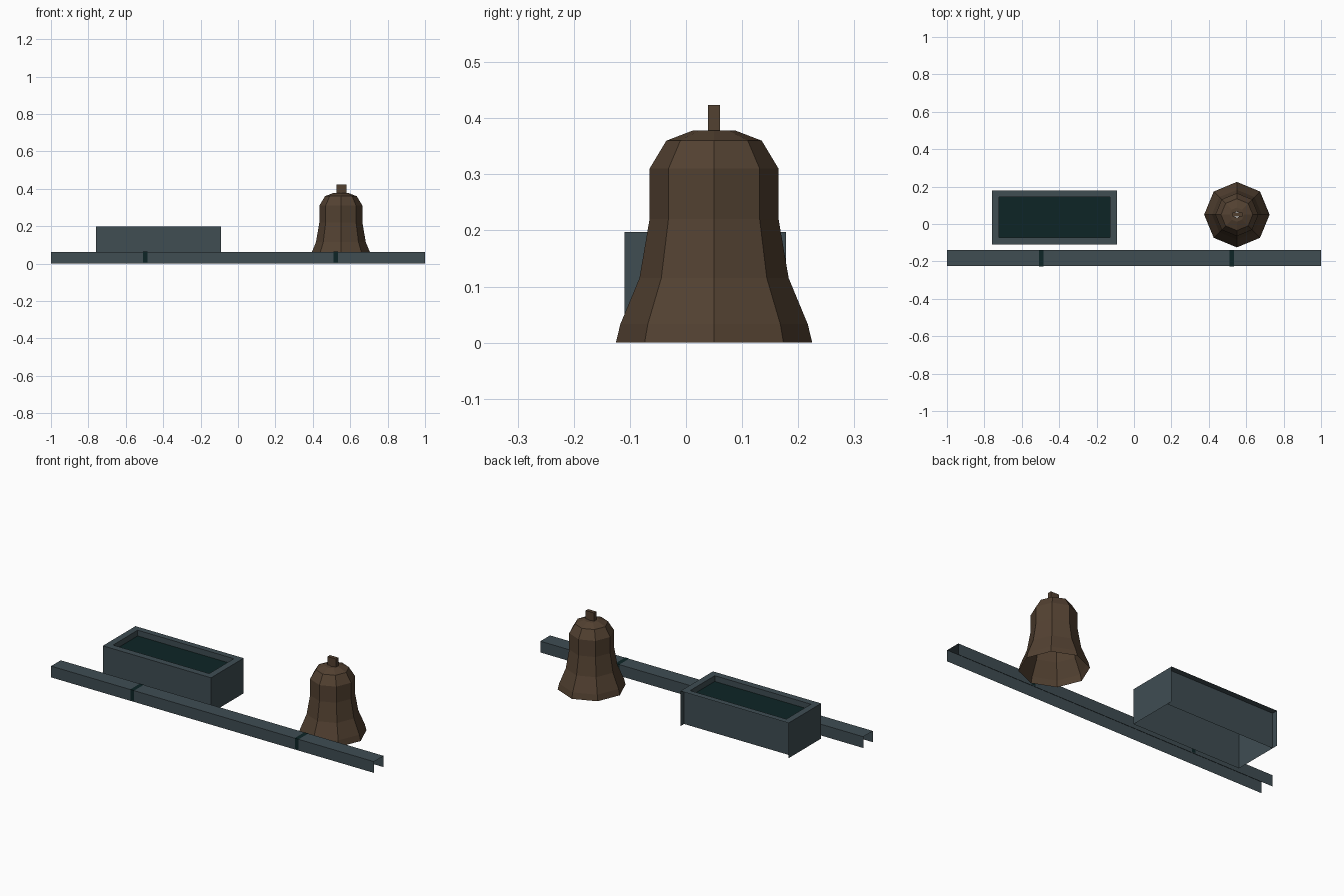
import bpy, bmesh, math

if "Cube" in bpy.data.objects:
    bpy.data.objects.remove(bpy.data.objects["Cube"])


def material(name, rgb):
    m = bpy.data.materials.new(name)
    m.diffuse_color = (*rgb, 1)
    m.use_nodes = True
    m.node_tree.nodes["Principled BSDF"].inputs["Base Color"].default_value = m.diffuse_color
    return m


STONE = material("grey stone", (0.050, 0.074, 0.086))
DARK = material("dark teal", (0.004, 0.018, 0.019))
BRONZE = material("brown bronze", (0.086, 0.053, 0.031))


def finish(name, bm, mat):
    me = bpy.data.meshes.new(name)
    bm.to_mesh(me)
    bm.free()
    me.materials.append(mat)
    ob = bpy.data.objects.new(name, me)
    bpy.context.collection.objects.link(ob)
    return ob


def quads(name, mat, faces):
    bm = bmesh.new()
    for f in faces:
        bm.faces.new([bm.verts.new(p) for p in f])
    bmesh.ops.remove_doubles(bm, verts=bm.verts, dist=1e-5)
    return finish(name, bm, mat)


def channel(name, mat, x0, x1, y0, y1, z0, z1):
    """Inverted U strip, open at the ends and underneath."""
    path = [(y0, z0), (y0, z1), (y1, z1), (y1, z0)]
    return quads(name, mat, [
        [(x0, *a), (x1, *a), (x1, *b), (x0, *b)] for a, b in zip(path, path[1:])])


def rect(x0, x1, y0, y1, z):
    return [(x0, y0, z), (x1, y0, z), (x1, y1, z), (x0, y1, z)]


def ring(lo, hi):
    """Four faces joining two rectangles."""
    return [[lo[i], lo[(i + 1) % 4], hi[(i + 1) % 4], hi[i]] for i in range(4)]


# Long kerb with two dark joints
channel("kerb", STONE, -1, 1, -0.225, -0.14, 0, 0.063)
for x in (-0.497, 0.522):
    channel("kerb_joint", DARK, x - 0.012, x + 0.012, -0.226, -0.14, 0.005, 0.064)

# Planter box: outer walls, rim and inner lip; the back wall is set in under the rim
X0, X1, Y0, Y1, TOP, SOIL = -0.76, -0.09, -0.11, 0.178, 0.197, 0.165
IN = (-0.723, -0.127, -0.073, 0.145)
outer = rect(X0, X1, Y0, Y1, TOP)
inner = rect(*IN, TOP)
walls = ring(rect(X0, X1, Y0, Y1, 0), outer)
del walls[2]
back = [(X0, IN[3], 0), (X1, IN[3], 0), (X1, IN[3], TOP), (X0, IN[3], TOP)]
quads("planter_walls", STONE, walls + [back])
quads("planter_rim", STONE, ring(outer, inner) + ring(inner, rect(*IN, SOIL)))
quads("planter_bed", DARK, [rect(*IN, SOIL)])

# Eight-sided bell shell, lathed from a profile of (radius, height)
BX, BY = 0.55, 0.05
profile = [(0.175, 0), (0.167, 0.033), (0.133, 0.115), (0.115, 0.22),
           (0.115, 0.31), (0.085, 0.36), (0.038, 0.378), (0.016, 0.378)]
bm = bmesh.new()
loops = [[bm.verts.new((BX + r * math.cos(i * math.pi / 4),
                        BY + r * math.sin(i * math.pi / 4), z)) for i in range(8)]
         for r, z in profile]
for a, b in zip(loops, loops[1:]):
    for i in range(8):
        j = (i + 1) % 8
        bm.faces.new((a[i], a[j], b[j], b[i]))
finish("bell_shell", bm, BRONZE)

# Bell hanger peg
bm = bmesh.new()
bmesh.ops.create_cube(bm, size=1)
bmesh.ops.scale(bm, verts=bm.verts, vec=(0.052, 0.021, 0.05))
bmesh.ops.translate(bm, verts=bm.verts, vec=(BX + 0.003, BY, 0.399))
finish("bell_hanger", bm, BRONZE)
